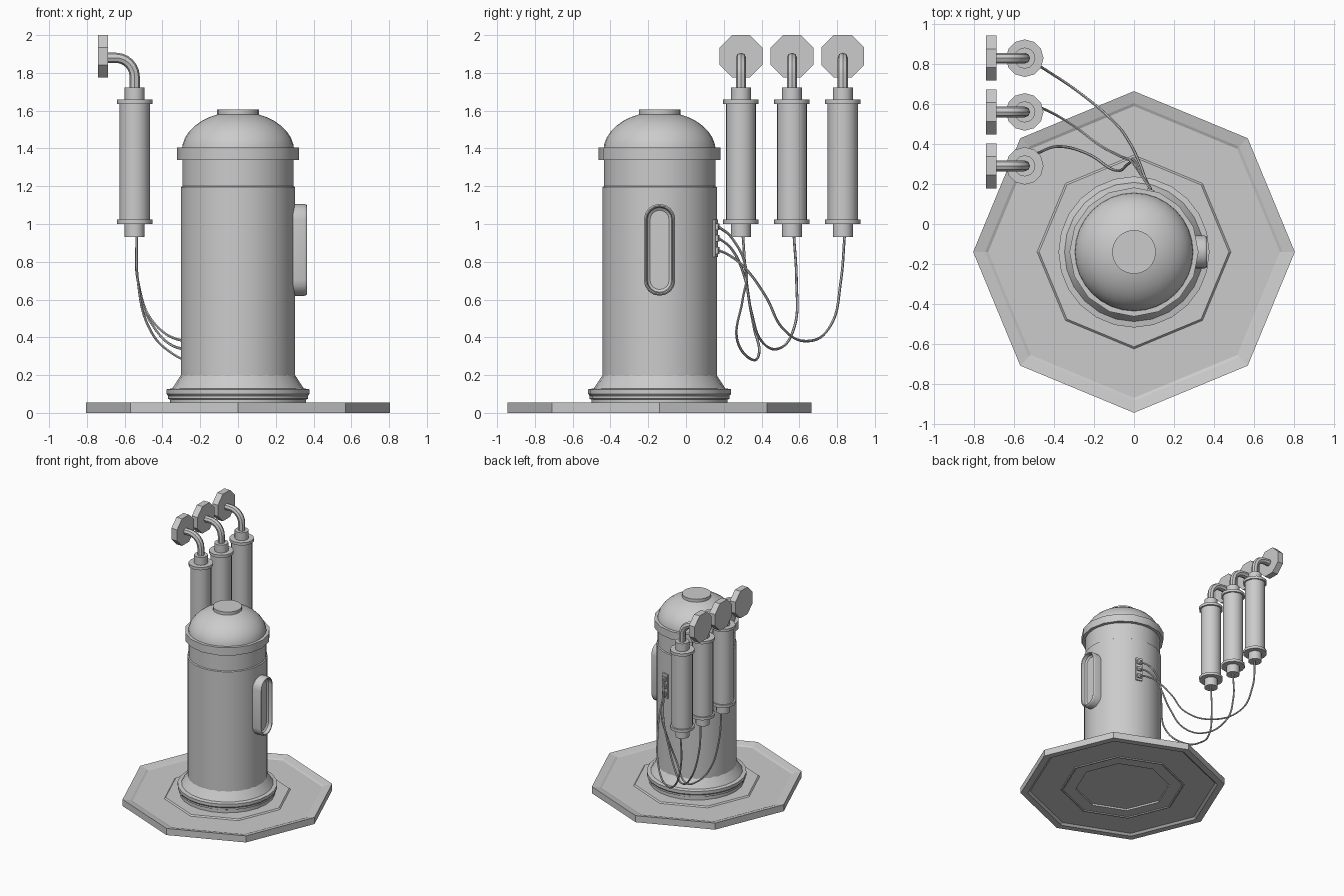
import bpy, bmesh, math
from mathutils import Matrix, Vector

if "Cube" in bpy.data.objects:
    bpy.data.objects.remove(bpy.data.objects["Cube"])

grey = bpy.data.materials.new("plain_grey")
grey.use_nodes = True
COLOR = (0.6, 0.6, 0.6, 1)
grey.diffuse_color = COLOR
grey.node_tree.nodes["Principled BSDF"].inputs["Base Color"].default_value = COLOR

TANK = Vector((0, -0.14, 0))


def finish(name, bm, matrix, smooth=True):
    bmesh.ops.recalc_face_normals(bm, faces=bm.faces)
    mesh = bpy.data.meshes.new(name)
    bm.to_mesh(mesh)
    bm.free()
    obj = bpy.data.objects.new(name, mesh)
    bpy.context.collection.objects.link(obj)
    obj.matrix_world = matrix
    mesh.materials.append(grey)
    if smooth:
        bpy.ops.object.select_all(action="DESELECT")
        obj.select_set(True)
        bpy.context.view_layer.objects.active = obj
        bpy.ops.object.shade_smooth_by_angle(angle=math.radians(35))
    return obj


def loft(bm, rings):
    """Bridge equal-length closed outlines and cap both ends."""
    loops = [[bm.verts.new(p) for p in ring] for ring in rings]
    n = len(loops[0])
    for a, b in zip(loops, loops[1:]):
        for i in range(n):
            j = (i + 1) % n
            bm.faces.new((a[i], a[j], b[j], b[i]))
    bm.faces.new(loops[0])
    bm.faces.new(loops[-1])


def lathe(name, profile, sides, matrix, turn=0.0, smooth=True):
    """Turn a list of (radius, height) points around local z."""
    bm = bmesh.new()
    angles = [math.tau * i / sides + turn for i in range(sides)]
    loft(bm, [[(r * math.cos(a), r * math.sin(a), z) for a in angles] for r, z in profile])
    return finish(name, bm, matrix, smooth)


def tube(name, points, radius, kind="BEZIER", sides=2):
    """Round pipe along a path, turned into a mesh."""
    curve = bpy.data.curves.new(name, "CURVE")
    curve.dimensions = "3D"
    curve.bevel_depth = radius
    curve.bevel_resolution = sides
    curve.resolution_u = 8
    curve.use_fill_caps = True
    spline = curve.splines.new(kind)
    if kind == "BEZIER":
        spline.bezier_points.add(len(points) - 1)
        for bp, p in zip(spline.bezier_points, points):
            bp.co = p
            bp.handle_left_type = bp.handle_right_type = "AUTO"
    else:
        spline.points.add(len(points) - 1)
        for sp, p in zip(spline.points, points):
            sp.co = (*p, 1)
    temp = bpy.data.objects.new(name + "_path", curve)
    bpy.context.collection.objects.link(temp)
    bpy.context.view_layer.update()
    mesh = bpy.data.meshes.new_from_object(temp.evaluated_get(bpy.context.evaluated_depsgraph_get()))
    bpy.data.objects.remove(temp)
    bm = bmesh.new()
    bm.from_mesh(mesh)
    mesh.materials.clear()
    bpy.data.meshes.remove(mesh)
    return finish(name, bm, Matrix.Identity(4))


at_tank = Matrix.Translation(TANK)

# Octagonal floor plate with sunken top, ridges and a hollow underside
lathe("floor_plate", [
    (0.37, 0.03), (0.37, 0.015), (0.47, 0.015), (0.475, 0.008), (0.485, 0.008),
    (0.49, 0.015), (0.73, 0.015), (0.75, 0.0), (0.805, 0.0), (0.805, 0.055),
    (0.745, 0.042), (0.73, 0.035), (0.485, 0.035), (0.475, 0.045), (0.3, 0.045),
], 8, at_tank, smooth=False)

# Tank: stepped foot, body, neck, collar, dome and cap
lathe("tank_foot", [(0.36, 0.04), (0.36, 0.07), (0.37, 0.075), (0.37, 0.09), (0.378, 0.1),
                    (0.378, 0.125), (0.348, 0.13), (0.302, 0.2)], 24, at_tank)
lathe("tank_body", [(0.303, 0.12), (0.303, 1.195), (0.295, 1.2), (0.295, 1.36)], 32, at_tank)
lathe("tank_collar", [(0.28, 1.34), (0.323, 1.34), (0.323, 1.405), (0.28, 1.405)], 16, at_tank)
dome = [(0.298 * math.cos(t), 1.385 + 0.21 * math.sin(t))
        for t in [math.radians(10 * i) for i in range(9)]]
lathe("tank_dome", dome, 32, at_tank)
lathe("tank_cap", [(0.11, 1.56), (0.11, 1.605)], 20, at_tank)


# Capsule-shaped window on the left side
def capsule(half_width, x, straight=0.16, steps=8):
    ring = []
    for i in range(2 * steps + 2):
        k = i if i <= steps else i - 1
        a = math.pi * k / steps
        lift = straight if i <= steps else -straight
        ring.append((x, half_width * math.cos(a), lift + half_width * math.sin(a)))
    return ring


bm = bmesh.new()
loft(bm, [capsule(w, x) for w, x in [
    (0.083, 0.27), (0.083, 0.352), (0.079, 0.362), (0.075, 0.365),
    (0.069, 0.362), (0.064, 0.335), (0.05, 0.325)]])
finish("window", bm, Matrix.Translation(TANK + Vector((0, 0, 0.863))))

# Socket panel on the back, facing outward from the tank
face_turn = at_tank @ Matrix.Rotation(math.radians(-15), 4, "Z")


def box(name, size, place):
    bm = bmesh.new()
    bmesh.ops.create_cube(bm, size=1, matrix=Matrix.Diagonal((*size, 1)))
    return finish(name, bm, face_turn @ Matrix.Translation(place), False)


box("socket_panel", (0.055, 0.02, 0.2), (0, 0.302, 0.925))
SOCKETS = (0.985, 0.925, 0.86)
for z in SOCKETS:
    box("socket", (0.036, 0.03, 0.036), (0, 0.31, z))

# Sagging cable paths between each cylinder and its socket
SAGS = [
    [(-0.53, 0.32, 0.7), (-0.47, 0.36, 0.45), (-0.37, 0.388, 0.33), (-0.24, 0.355, 0.28),
     (-0.1, 0.27, 0.39), (-0.03, 0.3, 0.6), (0, 0.32, 0.75), (0.04, 0.24, 0.93)],
    [(-0.53, 0.585, 0.7), (-0.45, 0.575, 0.46), (-0.3, 0.49, 0.34), (-0.18, 0.4, 0.38),
     (-0.08, 0.345, 0.54), (-0.01, 0.31, 0.72), (0.04, 0.24, 0.87)],
    [(-0.53, 0.82, 0.7), (-0.44, 0.77, 0.47), (-0.25, 0.64, 0.38), (-0.1, 0.51, 0.45),
     (-0.03, 0.42, 0.62), (0.03, 0.3, 0.78), (0.06, 0.22, 0.84)],
]

# Three cylinders, each with flanges, collars, elbow pipe, wall disc and cable
PX = -0.547
for y, sag, z in zip((0.291, 0.561, 0.83), SAGS, SOCKETS):
    here = Matrix.Translation((PX, y, 0))
    lathe("cylinder_body", [(0.08, 1.01), (0.08, 1.65)], 20, here)
    for low in (1.0, 1.635):
        lathe("cylinder_flange", [(0.094, low), (0.094, low + 0.023)], 12, here)
    for low, high in ((0.93, 1.0), (1.65, 1.723)):
        lathe("cylinder_collar", [(0.053, low), (0.053, high)], 12, here)
    arc = [(PX - 0.1 + 0.1 * math.cos(a), y, 1.78 + 0.1 * math.sin(a))
           for a in [math.pi / 12 * i for i in range(7)]]
    tube("elbow_pipe", [(PX, y, 1.7)] + arc + [(-0.7, y, 1.88)], 0.027, "POLY", 2)
    wall = Matrix.Translation((-0.74, y, 1.888)) @ Matrix.Rotation(math.pi / 2, 4, "Y")
    lathe("wall_disc", [(0.122, 0), (0.122, 0.052)], 8, wall, math.pi / 8, False)
    plug = face_turn @ Vector((0, 0.325, z))
    tube("cable", [(PX + 0.01, y + 0.01, 0.94)] + sag + [plug], 0.007, "BEZIER", 1)
